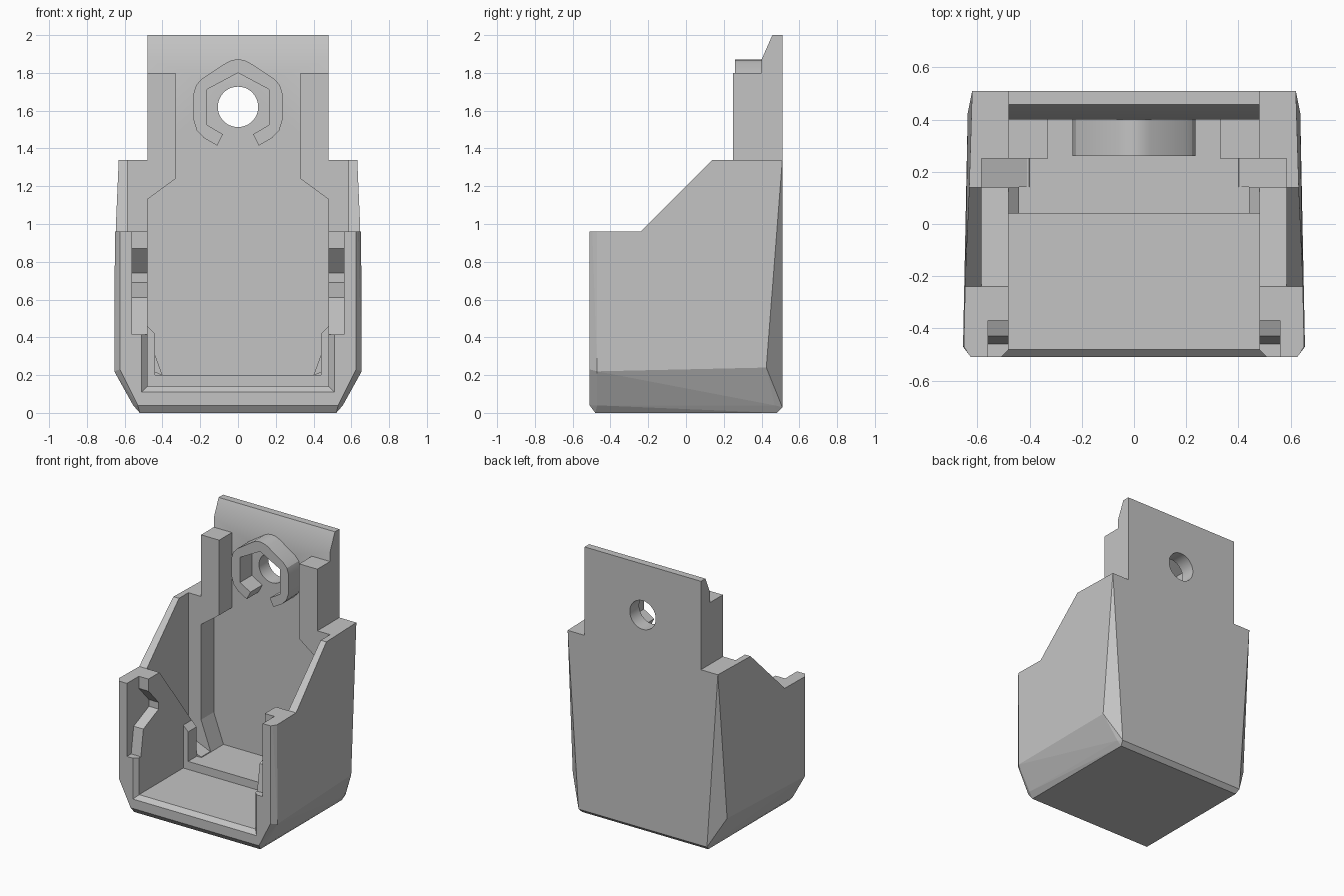
import bpy, bmesh, math

cube = bpy.data.objects.get("Cube")
if cube:
    bpy.data.objects.remove(cube, do_unlink=True)

grey = bpy.data.materials.new("light grey plastic")
grey.use_nodes = True
color = (0.55, 0.55, 0.55, 1)
grey.diffuse_color = color
grey.node_tree.nodes["Principled BSDF"].inputs["Base Color"].default_value = color


def finish(name, bm):
    bmesh.ops.recalc_face_normals(bm, faces=bm.faces[:])
    mesh = bpy.data.meshes.new(name)
    bm.to_mesh(mesh)
    bm.free()
    mesh.materials.append(grey)
    obj = bpy.data.objects.new(name, mesh)
    bpy.context.collection.objects.link(obj)
    return obj


def prism(name, profile, axis, start, end):
    """Extrude a (y, z) profile along x, or an (x, z) profile along y."""
    place = (lambda p, d: (d, p[0], p[1])) if axis == "x" else (lambda p, d: (p[0], d, p[1]))
    bm = bmesh.new()
    a = [bm.verts.new(place(p, start)) for p in profile]
    b = [bm.verts.new(place(p, end)) for p in profile]
    bm.faces.new(a)
    bm.faces.new(b[::-1])
    for i in range(len(a)):
        j = (i + 1) % len(a)
        bm.faces.new((a[i], a[j], b[j], b[i]))
    return finish(name, bm)


def mirrored(half):
    """Close a right-hand profile with its mirror image."""
    return half + [(-x, z) for x, z in reversed(half) if x > 0]


def hull(name, half):
    bm = bmesh.new()
    for x, y, z in half:
        for s in (1, -1):
            bm.verts.new((s * x, y, z))
    result = bmesh.ops.convex_hull(bm, input=bm.verts[:])
    bmesh.ops.delete(bm, geom=[v for v in result["geom_interior"]
                               if isinstance(v, bmesh.types.BMVert)], context="VERTS")
    return finish(name, bm)


def cut(obj, cutter):
    cutter.hide_render = True
    mod = obj.modifiers.new("cut", "BOOLEAN")
    mod.operation, mod.solver, mod.object = "DIFFERENCE", "EXACT", cutter
    bpy.context.view_layer.update()
    deps = bpy.context.evaluated_depsgraph_get()
    mesh = bpy.data.meshes.new_from_object(obj.evaluated_get(deps))
    obj.modifiers.clear()
    obj.data = mesh
    bpy.data.objects.remove(cutter, do_unlink=True)


# Tapered outer shell with chamfered lower edges and rear corners
body = hull("holder_body", [
    (.52, -.48, 0), (.52, .48, 0),
    (.53, -.51, .04), (.555, -.47, .04), (.53, .51, .03), (.545, .47, .04),
    (.625, -.51, .23), (.655, -.47, .22), (.637, .425, .24),
    (.625, -.51, 1.34), (.65, -.47, 1.34), (.62, .51, 1.34)])

# Sloping side walls
cut(body, prism("slope_cutter", [(-.7, .96), (-.24, .96), (.2, 1.4), (-.7, 1.4)], "x", -1, 1))

# Front pocket and flared front lip
cut(body, prism("pocket_cutter", mirrored([(.48, .14), (.48, 2)]), "y", -.6, .04))
cut(body, hull("lip_cutter", [(.52, -.52, .1), (.52, -.52, 1.1),
                              (.47, -.47, .15), (.47, -.47, 1.1)]))

# Raised floor step with guide posts
cut(body, prism("step_cutter", mirrored([(.44, .2), (.44, .42), (.48, .46), (.48, 2)]),
                "y", .035, .142))

# Rear channel between the ribs
cut(body, prism("channel_cutter", mirrored([(.40, .2), (.48, .42), (.48, 1.13),
                                            (.33, 1.24), (.33, 2)]), "y", .14, .40))

# Hollows behind the thick front cheeks
cut(body, prism("cheek_cutter", [(-.24, .96), (.14, .46), (.25, .46), (.25, 1.6), (-.24, 1.6)],
                "x", -.585, .585))
cut(body, prism("hollow_cutter", mirrored([(.41, .205), (.585, .28), (.585, .6)]), "y", .14, .25))

# Latch notches in both cheeks
notch = [(-.6, .415), (-.46, .415), (-.43, .61), (-.25, .69), (-.25, .74),
         (-.37, .87), (-.37, 1.05), (-.6, 1.05)]
for s in (1, -1):
    cut(body, prism("notch_cutter", notch, "x", *sorted((s * .42, s * .56))))

# Mounting plate with bevelled top and screw hole
plate = prism("mounting_plate", [(.40, 1.34), (.40, 1.87), (.457, 2), (.51, 2), (.51, 1.34)],
              "x", -.48, .48)
circle = [(.107 * math.cos(t * math.tau / 48), 1.62 + .107 * math.sin(t * math.tau / 48))
          for t in range(48)]
cut(plate, prism("hole_cutter", circle, "y", .3, .6))

# Upright ribs on the plate
for side, s in (("left", 1), ("right", -1)):
    prism("rib_" + side, [(.25, 1.34), (.40, 1.34), (.40, 1.8), (.25, 1.8)],
          "x", *sorted((s * .33, s * .48)))

# Open hexagonal nut collar
outer = [(.11, 1.415), (.18, 1.455), (.218, 1.495), (.235, 1.55), (.235, 1.69),
         (.222, 1.735), (.19, 1.77), (.06, 1.855), (.03, 1.868), (0, 1.872)]
inner = [(0, 1.80), (.165, 1.712), (.165, 1.525), (.08, 1.475)]
flip = lambda pts: [(-x, z) for x, z in reversed(pts)]
prism("nut_collar", outer + flip(outer)[1:] + flip(inner)[:-1] + inner, "y", .26, .40)

# Flat shading with soft collar corners
for obj in bpy.context.scene.objects:
    if obj.type == "MESH":
        obj.select_set(obj.name in ("nut_collar", "mounting_plate"))
bpy.context.view_layer.objects.active = plate
bpy.ops.object.shade_smooth_by_angle(angle=math.radians(25))
